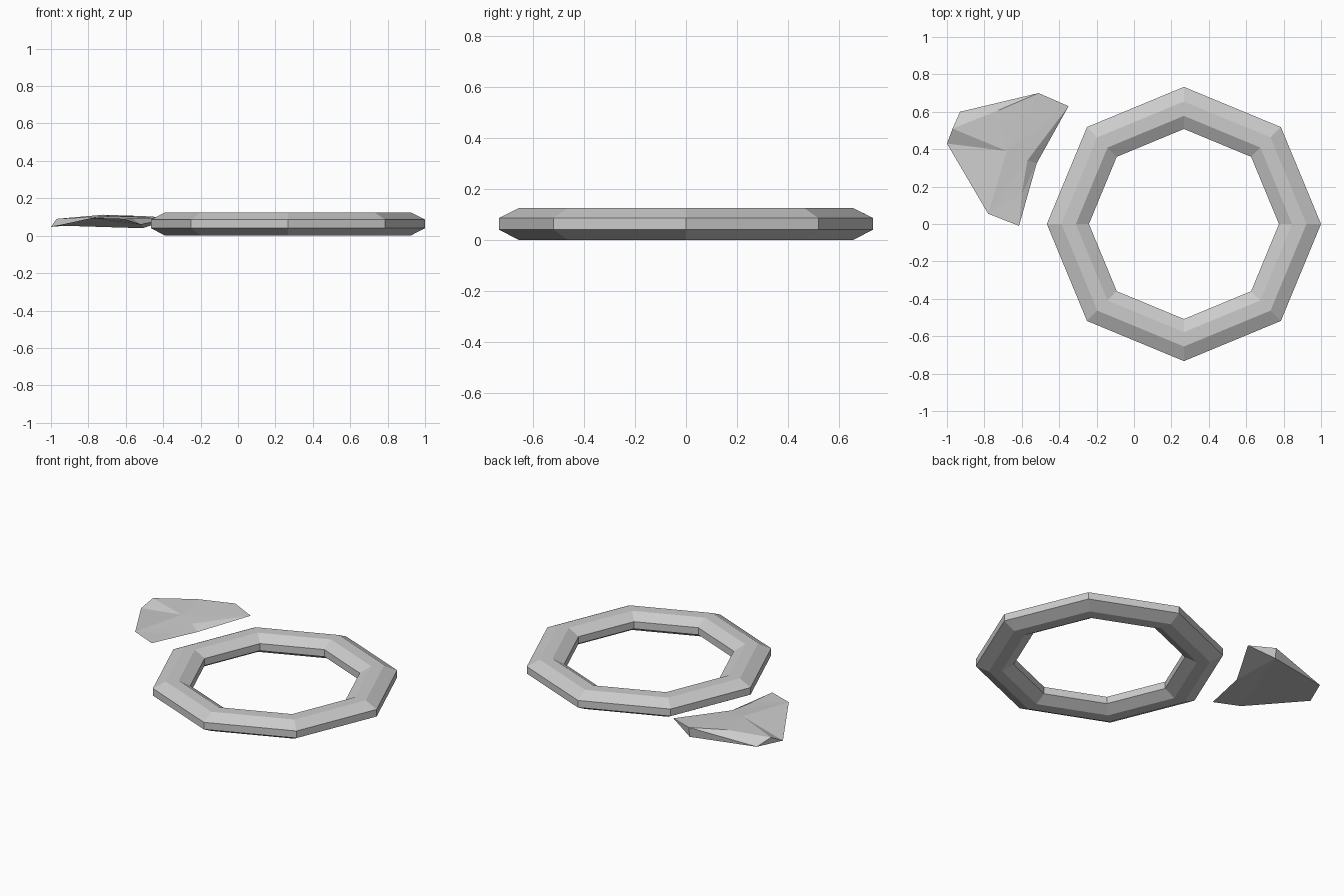
import bpy, bmesh, math

cube = bpy.data.objects.get("Cube")
if cube:
    bpy.data.objects.remove(cube, do_unlink=True)

grey = bpy.data.materials.new("light_grey")
grey.use_nodes = True
grey.diffuse_color = (0.6, 0.6, 0.6, 1)
grey.node_tree.nodes["Principled BSDF"].inputs["Base Color"].default_value = grey.diffuse_color


def add_object(name, verts, faces):
    mesh = bpy.data.meshes.new(name)
    mesh.from_pydata(verts, [], faces)
    bm = bmesh.new()
    bm.from_mesh(mesh)
    bmesh.ops.recalc_face_normals(bm, faces=bm.faces)
    bm.to_mesh(mesh)
    bm.free()
    mesh.materials.append(grey)
    obj = bpy.data.objects.new(name, mesh)
    bpy.context.collection.objects.link(obj)
    return obj


# Ring: eight-sided bevelled section swept round an octagon
SIDES = 8
section = [(0.733, 0.04), (0.733, 0.086), (0.655, 0.125), (0.578, 0.125),
           (0.508, 0.086), (0.508, 0.04), (0.578, 0), (0.655, 0)]
n = len(section)
verts = [(r * math.cos(i * math.tau / SIDES), r * math.sin(i * math.tau / SIDES), z)
         for i in range(SIDES) for r, z in section]
faces = [(i * n + j, (i + 1) % SIDES * n + j,
          (i + 1) % SIDES * n + (j + 1) % n, i * n + (j + 1) % n)
         for i in range(SIDES) for j in range(n)]
ring = add_object("octagonal_ring", verts, faces)
ring.location.x = 0.267

# Shard: named corners joined into irregular facets
corners = {
    "A": (-1.0, 0.43, 0.047), "B": (-0.97, 0.51, 0.09), "C": (-0.93, 0.6, 0.053),
    "D": (-0.51, 0.7, 0.105), "d": (-0.51, 0.69, 0.04), "E": (-0.35, 0.63, 0.095),
    "F": (-0.52, 0.325, 0.06), "G": (-0.57, 0.34, 0.095), "H": (-0.6, 0.16, 0.09),
    "T": (-0.615, -0.01, 0.09), "J": (-0.78, 0.055, 0.095),
    "P": (-0.68, 0.39, 0.105), "M": (-0.72, 0.61, 0.112),
}
top = "AJP APB BPM MPD DPE EPG GPJ GJH HJT"
rim = "EGF GHF HTF ABC BMC CMD CDd DEd EFd"
underside = "ACJ CdJ dFJ FTJ"
index = {key: i for i, key in enumerate(corners)}
facets = [[index[c] for c in f] for f in f"{top} {rim} {underside}".split()]
add_object("stone_shard", list(corners.values()), facets)
